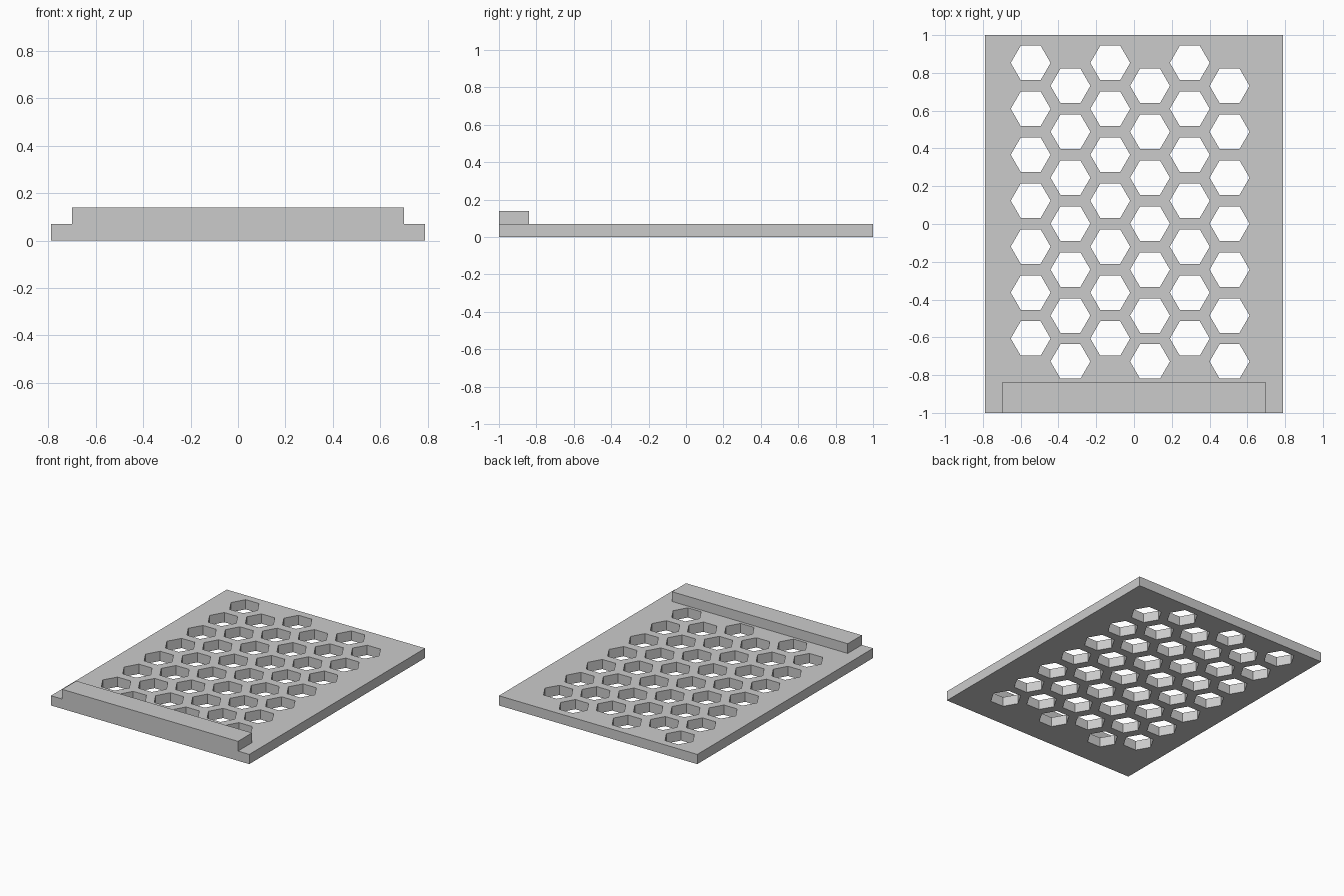
import bpy, bmesh, math
from mathutils import Matrix, Vector

if "Cube" in bpy.data.objects:
    bpy.data.objects.remove(bpy.data.objects["Cube"])

grey = bpy.data.materials.new("light grey")
grey.diffuse_color = (0.6, 0.6, 0.6, 1)
grey.use_nodes = True
grey.node_tree.nodes["Principled BSDF"].inputs["Base Color"].default_value = grey.diffuse_color


def finish(name, bm):
    mesh = bpy.data.meshes.new(name)
    bm.to_mesh(mesh)
    bm.free()
    mesh.materials.append(grey)
    obj = bpy.data.objects.new(name, mesh)
    bpy.context.collection.objects.link(obj)
    return obj


def box(name, low, high):
    low, high = Vector(low), Vector(high)
    bm = bmesh.new()
    bmesh.ops.create_cube(bm, size=1, matrix=Matrix.Translation((low + high) / 2)
                          @ Matrix.Diagonal((*(high - low), 1)))
    return finish(name, bm)


def boolean(target, helper, operation):
    mod = target.modifiers.new(operation.lower(), 'BOOLEAN')
    mod.operation = operation
    mod.solver = 'EXACT'
    mod.object = helper
    helper.hide_render = True
    helper.hide_set(True)


THICK = 0.07
RADIUS = 0.1055               # hexagon corner radius
STEP_X = 0.2106               # column spacing
STEP_Y = STEP_X * 2 / math.sqrt(3)

# Flat base plate
plate = box("perforated_plate", (-0.79, -1, 0), (0.79, 1, THICK))

# Raised lip along the front edge, sunk into the plate so the two fuse
lip = box("front_lip", (-0.70, -1, THICK / 2), (0.70, -0.84, 0.14))

# Hexagonal hole grid, every second column dropped half a step
bm = bmesh.new()
for col in range(6):
    for row in range(7):
        x = -0.547 + col * STEP_X
        y = 0.853 - (row + 0.5 * (col % 2)) * STEP_Y
        bmesh.ops.create_cone(
            bm, cap_ends=True, segments=6, radius1=RADIUS, radius2=RADIUS, depth=0.3,
            matrix=Matrix.Translation((x, y, THICK / 2)) @ Matrix.Rotation(math.pi / 6, 4, 'Z'))
holes = finish("hole_cutter", bm)

boolean(plate, lip, 'UNION')
boolean(plate, holes, 'DIFFERENCE')
